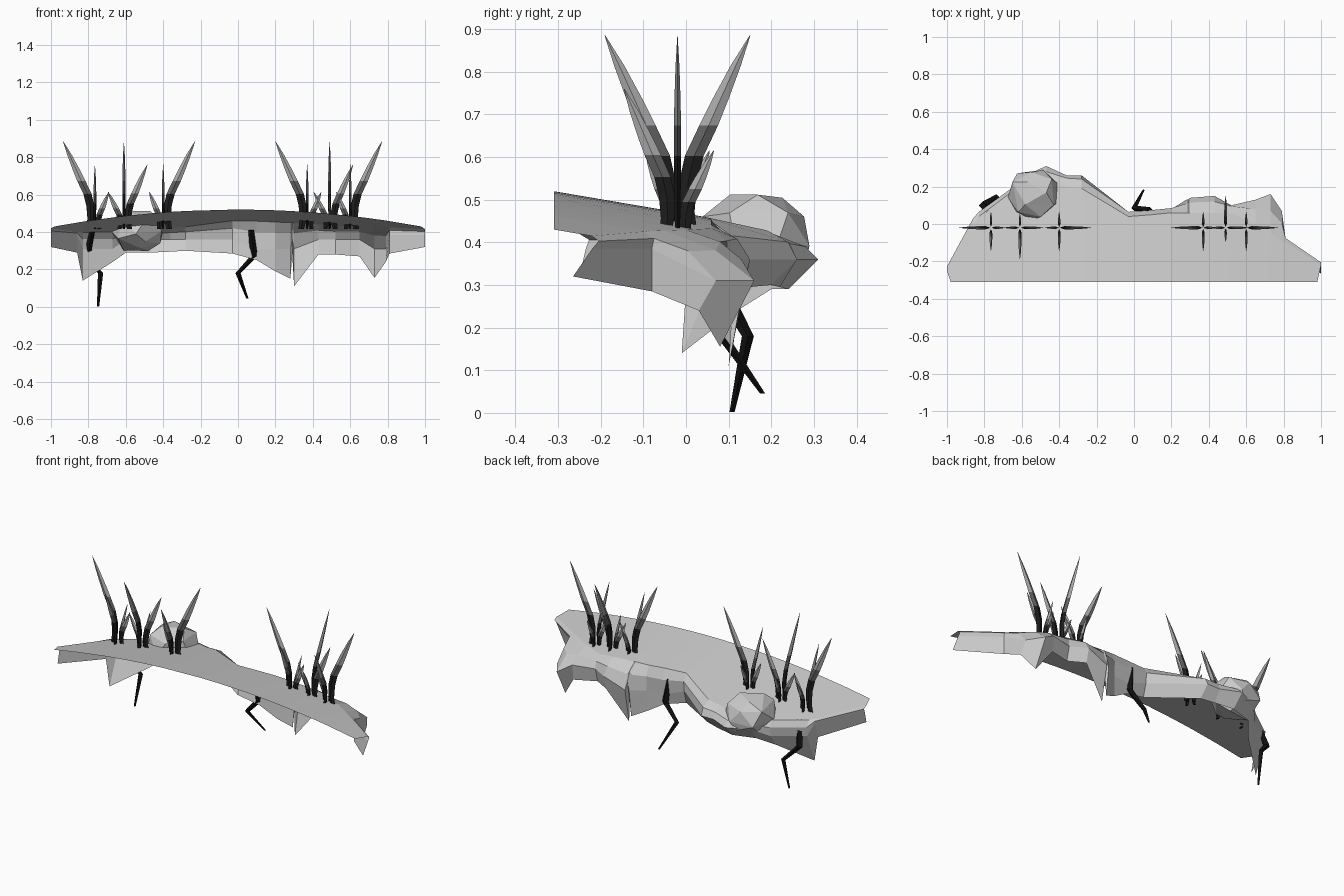
import bpy, math, random
from mathutils import Vector

if "Cube" in bpy.data.objects:
    bpy.data.objects.remove(bpy.data.objects["Cube"])

random.seed(4)
PI = math.pi


def material(name, v):
    m = bpy.data.materials.new(name)
    m.diffuse_color = (v, v, v, 1)
    m.use_nodes = True
    m.node_tree.nodes["Principled BSDF"].inputs["Base Color"].default_value = m.diffuse_color
    return m


BLACK = material("root_black", 0.005)
GRASS = [material("grass_dark", .012), material("grass_mid", .12), material("grass_light", .4)]


def add_mesh(name, verts, faces, mats=()):
    me = bpy.data.meshes.new(name)
    me.from_pydata([tuple(v) for v in verts], [], faces)
    for m in mats:
        me.materials.append(m)
    ob = bpy.data.objects.new(name, me)
    bpy.context.collection.objects.link(ob)
    return ob


def grid_faces(cols, rows):
    return [(c * rows + r, (c + 1) * rows + r, (c + 1) * rows + r + 1, c * rows + r + 1)
            for c in range(cols - 1) for r in range(rows - 1)]


def tube(name, path, frames, mats=()):
    """Four-sided strip; frames give the two half-axis vectors at each path point."""
    verts, faces = [], []
    for p, (a, b) in zip(path, frames):
        verts += [p + a, p + b, p - a, p - b]
    for i in range(len(path) - 1):
        for k in range(4):
            n = (k + 1) % 4
            faces.append((i * 4 + k, i * 4 + n, i * 4 + 4 + n, i * 4 + 4 + k))
    e = len(verts)
    faces += [(3, 2, 1, 0), (e - 4, e - 3, e - 2, e - 1)]
    return add_mesh(name, verts, faces, mats)


# Ledge columns: x, turf edge y, wall bulge y, wall bottom y, wall bottom z
COLUMNS = [
    (-1.0, -.25, -.235, -.25, .32), (-.86, .0, .03, .0, .29),
    (-.83, .04, .06, -.01, .14), (-.67, .16, .17, .12, .24),
    (-.60, .20, .25, .20, .29), (-.47, .22, .31, .24, .29),
    (-.36, .20, .26, .22, .295), (-.28, .19, .26, .20, .30),
    (-.03, .04, .06, .04, .285), (.10, .05, .07, .06, .25),
    (.20, .06, .08, .08, .19), (.28, .06, .13, .11, .15),
    (.29, .06, .13, .11, .28), (.30, .06, .14, .10, .11),
    (.43, .06, .15, .13, .28), (.52, .06, .10, .08, .28),
    (.65, .0, .13, .12, .27), (.73, -.05, .16, .08, .155),
    (.79, -.09, .07, .03, .24), (.81, -.10, -.08, -.08, .285),
    (1.0, -.22, -.22, -.265, .32),
]


def turf_z(x, y):
    return .52 - .09 * x * x - .17 * (y + .31)


# Turf sheet and the open earth wall behind it
turf, wall = [], []
for x, ye, ym, yb, zb in COLUMNS:
    zt = turf_z(x, ye)
    zm = .385 if zb > .28 and x > .8 or x < -.83 else .36 if zb > .26 else .31
    turf += [(x * .98, -.31, turf_z(x, -.31)), (x, ye, zt)]
    wall += [(x, ye, zt), (x, ye * .5 + ym * .5 + .015, zt * .6 + zm * .4),
             (x, ym, zm), (x, yb, zb)]
add_mesh("turf_top", turf, grid_faces(len(COLUMNS), 2))
add_mesh("earth_wall", wall, [f[::-1] for f in grid_faces(len(COLUMNS), 4)])

# Embedded boulder, an irregular faceted lump
bpy.ops.mesh.primitive_ico_sphere_add(subdivisions=2, radius=1, location=(-.54, .165, .405))
rock = bpy.context.object
rock.name = "boulder"
for v in rock.data.vertices:
    v.co *= random.uniform(.85, 1.06)
    v.co = Vector((v.co.x * .14, v.co.y * .143, v.co.z * .118))
dec = rock.modifiers.new("facets", "DECIMATE")
dec.ratio = .5


# Grass blades: upright stem, then bending outwards to a tip
def blade(center, direction, height, lean, start):
    d = Vector((math.cos(direction), math.sin(direction), 0))
    side = Vector((-d.y, d.x, 0))
    path, frames = [], []
    size = .5 + .5 * min(1, height / .45)
    for t, out, w in [(0, .05, .015), (.12, -.02, .018), (.27, 0, .021), (.40, .1, .022),
                      (.55, .33, .022), (.68, .52, .019), (.85, .77, .012), (1, 1, .001)]:
        path.append(center + d * (start + (lean - start) * out) + Vector((0, 0, height * t)))
        frames.append((d * w * size, side * w * size * .38))
    ob = tube("grass_blade", path, frames, GRASS)
    for p in ob.data.polygons:
        t = (p.center.z - center.z) / height
        p.material_index = 0 if t < .36 else 1 if t < .5 else 2


# Clumps: centre x, direction of tallest blade, direction of middle blade
CLUMPS = [(-.765, PI, -PI / 2), (-.61, -PI / 2, 0), (-.40, 0, -PI / 2),
          (.37, PI, -PI / 2), (.49, PI / 2, 0), (.60, 0, -PI / 2)]
for cx, tall, mid in CLUMPS:
    c = Vector((cx, -.02, .415))
    blade(c, tall, .47, .17, .025)
    blade(c, mid, .345, .125, .025)
    blade(c, tall + PI, .2, .075, .02)
    blade(c, mid + PI, .2, .085, .02)

# Hanging roots
ROOTS = [[(.07, .06, .41), (.085, .07, .27), (0, .085, .18), (.05, .18, .045)],
         [(-.78, .06, .40), (-.81, .10, .26), (-.735, .145, .18), (-.748, .108, .002)]]
for pts in ROOTS:
    path = [Vector(p) for p in pts]
    frames = [(Vector((r, 0, 0)), Vector((0, r, 0))) for r in (.015, .02, .014, .006)]
    tube("hanging_root", path, frames, (BLACK,))
